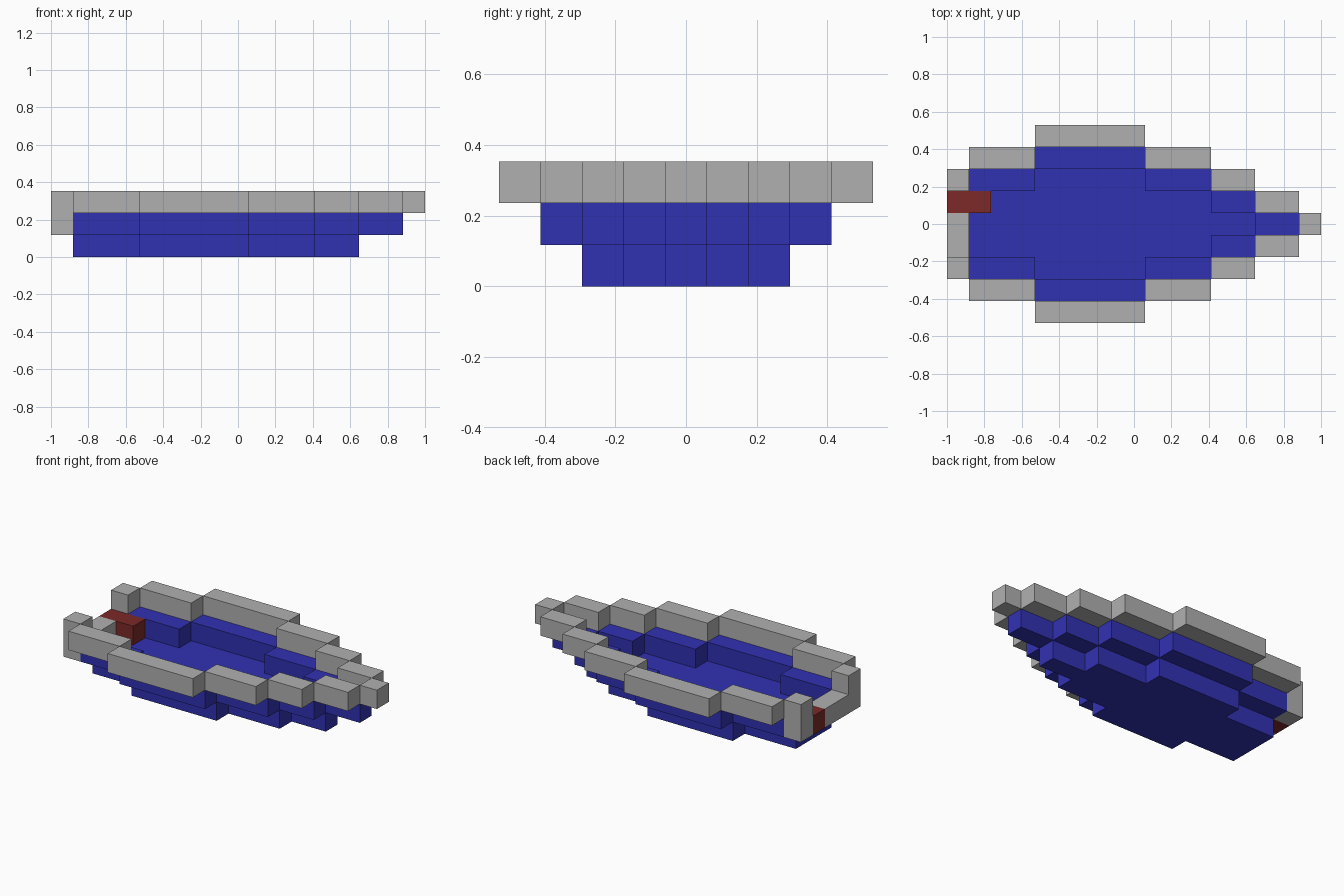
import bpy
import bmesh
from mathutils import Vector

if "Cube" in bpy.data.objects:
    bpy.data.objects.remove(bpy.data.objects["Cube"], do_unlink=True)

U = 2 / 17                       # one block
ORIGIN = Vector((8.5, 4.5, 0))   # grid centre, in blocks


def material(name, rgb):
    m = bpy.data.materials.new(name)
    m.use_nodes = True
    m.diffuse_color = (*rgb, 1)
    bsdf = next(n for n in m.node_tree.nodes if n.type == 'BSDF_PRINCIPLED')
    bsdf.inputs["Base Color"].default_value = (*rgb, 1)
    return m


BLUE = material("hull blue", (0.031, 0.031, 0.45))
GRAY = material("rim gray", (0.434, 0.434, 0.434))
RED = material("tiller red", (0.205, 0.022, 0.022))


def prism(name, outline, offset, mat):
    """Extrude a closed outline, given in blocks, along an offset vector."""
    bm = bmesh.new()
    face = bm.faces.new([bm.verts.new((Vector(p) - ORIGIN) * U) for p in outline])
    ext = bmesh.ops.extrude_face_region(bm, geom=[face], use_keep_orig=True)
    verts = [g for g in ext["geom"] if isinstance(g, bmesh.types.BMVert)]
    bmesh.ops.translate(bm, verts=verts, vec=Vector(offset) * U)
    bmesh.ops.recalc_face_normals(bm, faces=bm.faces)
    mesh = bpy.data.meshes.new(name)
    bm.to_mesh(mesh)
    bm.free()
    mesh.materials.append(mat)
    obj = bpy.data.objects.new(name, mesh)
    bpy.context.collection.objects.link(obj)


def block(name, x0, x1, y0, y1, z0, z1, mat):
    base = [(x0, y0, z0), (x1, y0, z0), (x1, y1, z0), (x0, y1, z0)]
    prism(name, base, (0, 0, z1 - z0), mat)


def both_sides(name, x0, x1, y0, z0, z1, mat):
    """One block-wide wall on each side of the centreline."""
    block("right_" + name, x0, x1, y0, y0 + 1, z0, z1, mat)
    block("left_" + name, x0, x1, 8 - y0, 9 - y0, z0, z1, mat)


# Stepped floor slab: half outline mirrored across the centreline
half = [(1, 3), (4, 3), (4, 2), (9, 2), (9, 3), (12, 3), (12, 4), (14, 4)]
outline = half + [(x, 9 - y) for x, y in reversed(half)]
prism("floor", [(x, y, 0) for x, y in outline], (0, 0, 1), BLUE)

# Blue side walls and gray rim, each tier stepping one block outward
sections = [("aft", 1, 4, 2), ("middle", 4, 9, 1), ("fore", 9, 12, 2), ("bow", 12, 14, 3)]
for name, x0, x1, y0 in sections:
    both_sides(name + "_wall", x0, x1, y0, 1, 2, BLUE)
    both_sides(name + "_rim", x0, x1, y0 - 1, 2, 3, GRAY)
both_sides("bow_tip_rim", 14, 16, 3, 2, 3, GRAY)
block("bow_wall", 14, 16, 4, 5, 1, 2, BLUE)
block("bow_point", 16, 17, 4, 5, 2, 3, GRAY)

# Stern: L-shaped transom, post on the other side, tiller in the gap
transom = [(0, 2, 1), (0, 5, 1), (0, 5, 2), (0, 3, 2), (0, 3, 3), (0, 2, 3)]
prism("transom", transom, (1, 0, 0), GRAY)
block("stern_post", 0, 1, 6, 7, 1, 3, GRAY)
block("tiller", 0, 2, 5, 6, 1, 2, RED)
